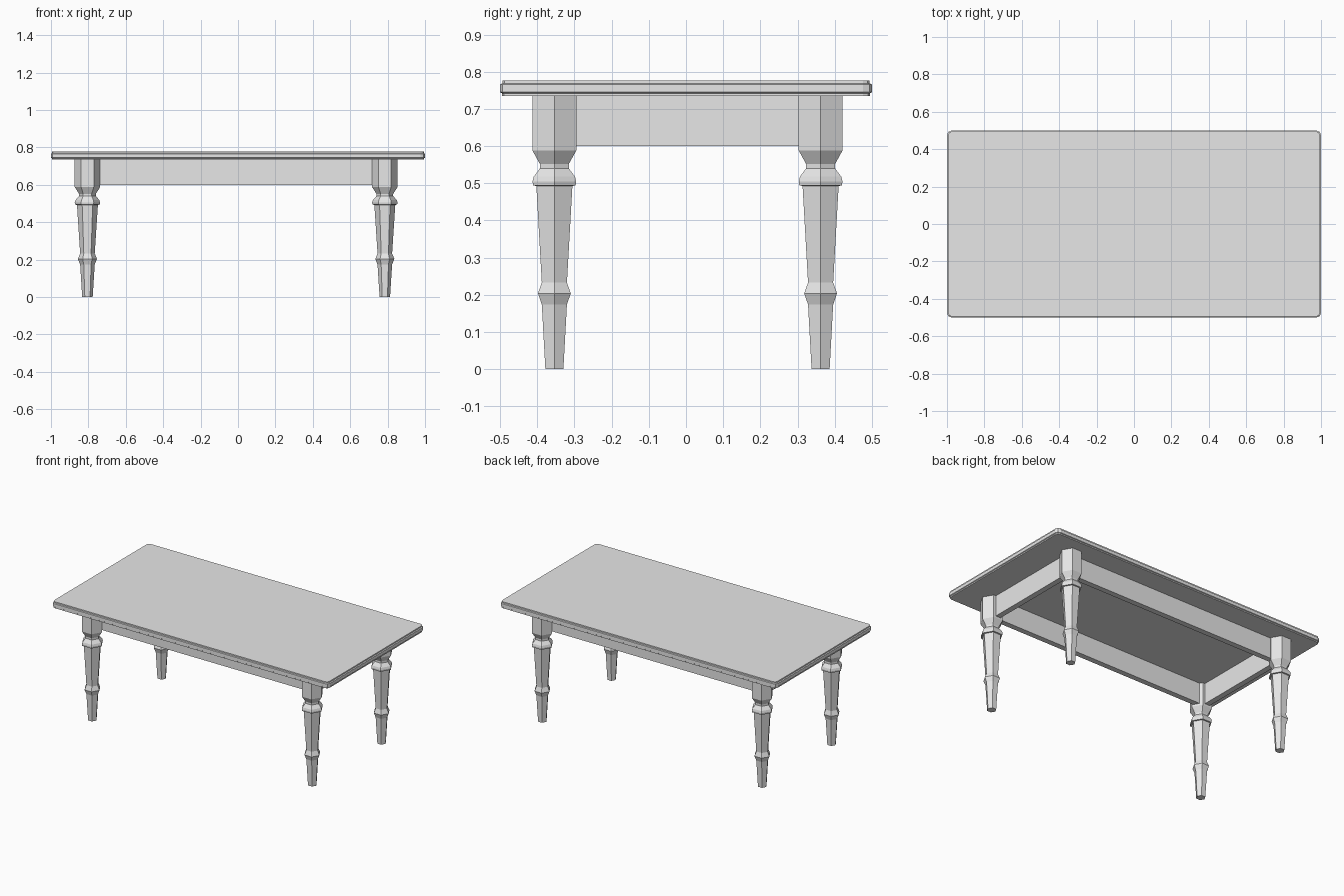
import bpy, bmesh, math

cube = bpy.data.objects.get("Cube")
if cube:
    bpy.data.objects.remove(cube, do_unlink=True)

# One plain grey for the whole table
grey = bpy.data.materials.new("light grey")
grey.use_nodes = True
colour = (0.8, 0.8, 0.8, 1)
grey.diffuse_color = colour
grey.node_tree.nodes["Principled BSDF"].inputs["Base Color"].default_value = colour


def loft(name, rings, location=(0, 0, 0)):
    """Skin a stack of equal-sized rings and cap both ends."""
    bm = bmesh.new()
    loops = [[bm.verts.new(p) for p in ring] for ring in rings]
    count = len(loops[0])
    for low, high in zip(loops, loops[1:]):
        for i in range(count):
            j = (i + 1) % count
            bm.faces.new((low[i], low[j], high[j], high[i]))
    bm.faces.new(loops[0][::-1])
    bm.faces.new(loops[-1])
    bmesh.ops.recalc_face_normals(bm, faces=bm.faces)
    mesh = bpy.data.meshes.new(name)
    bm.to_mesh(mesh)
    bm.free()
    mesh.materials.append(grey)
    ob = bpy.data.objects.new(name, mesh)
    ob.location = location
    bpy.context.collection.objects.link(ob)
    return ob


def rounded_rectangle(hx, hy, radius, z, steps=2):
    ring = []
    for k, (sx, sy) in enumerate([(1, 1), (-1, 1), (-1, -1), (1, -1)]):
        for s in range(steps + 1):
            a = math.radians(90) * (k + s / steps)
            ring.append((sx * (hx - radius) + radius * math.cos(a),
                         sy * (hy - radius) + radius * math.sin(a), z))
    return ring


def hexagon(radius, z):
    return [(radius * math.cos(i * math.pi / 3),
             radius * math.sin(i * math.pi / 3), z) for i in range(6)]


# Tabletop with a moulded edge: (height, inset)
edge = [(0.735, 0.005), (0.742, 0.005), (0.745, 0), (0.766, 0),
        (0.769, 0.006), (0.777, 0.006)]
loft("tabletop", [rounded_rectangle(1 - d, 0.5 - d, 0.024 - d, z) for z, d in edge])

# Six-sided turned legs: (radius, height)
turning = [(0.028, 0), (0.039, 0.174), (0.051, 0.204), (0.039, 0.233),
           (0.056, 0.493), (0.066, 0.494), (0.068, 0.505), (0.064, 0.518),
           (0.045, 0.54), (0.045, 0.552), (0.068, 0.588), (0.068, 0.738)]
CX, CY = -0.01, 0.004
LEG_X, LEG_Y = 0.795, 0.358
for side, sx in (("left", 1), ("right", -1)):
    for end, sy in (("front", -1), ("back", 1)):
        loft(f"{end}_{side}_leg", [hexagon(r, z) for r, z in turning],
             (CX + sx * LEG_X, CY + sy * LEG_Y, 0))


# Apron boards joining the legs
def board(name, x, y, hx, hy):
    corners = [(-hx, -hy), (hx, -hy), (hx, hy), (-hx, hy)]
    loft(name, [[(a, b, z) for a, b in corners] for z in (0.6, 0.738)], (x, y, 0))


THICK = 0.018
for name, s in (("front", -1), ("back", 1)):
    board(f"{name}_apron", CX, CY + s * 0.334, LEG_X, THICK)
for name, s in (("right", -1), ("left", 1)):
    board(f"{name}_apron", CX + s * 0.795, CY, THICK, 0.334 - THICK)
